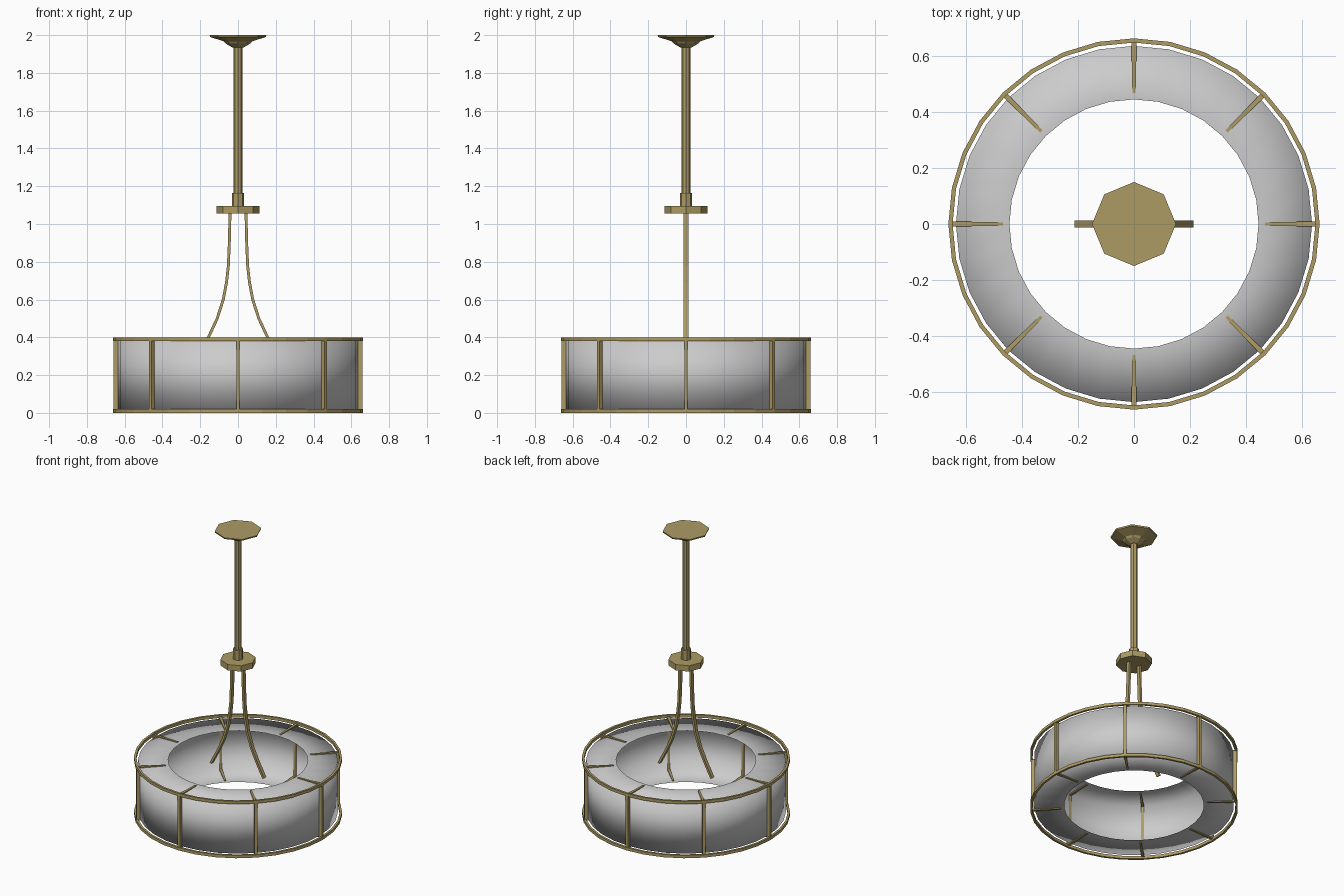
import bpy, bmesh, math

if "Cube" in bpy.data.objects:
    bpy.data.objects.remove(bpy.data.objects["Cube"])

brass = bpy.data.materials.new("aged_brass")
brass.diffuse_color = (0.42, 0.33, 0.13, 1)
brass.use_nodes = True
brass.node_tree.nodes["Principled BSDF"].inputs["Base Color"].default_value = brass.diffuse_color


def finish(name, bm, mat=brass, smooth=False, fix_normals=True):
    if fix_normals:
        bmesh.ops.recalc_face_normals(bm, faces=bm.faces)
    mesh = bpy.data.meshes.new(name)
    for f in bm.faces:
        f.smooth = smooth
    bm.to_mesh(mesh)
    bm.free()
    if mat:
        mesh.materials.append(mat)
    ob = bpy.data.objects.new(name, mesh)
    bpy.context.collection.objects.link(ob)
    return ob


def lathe(name, profile, sides, closed=False, caps=False, **kw):
    """Revolve (radius, z) points around the z axis."""
    bm = bmesh.new()
    rings = []
    for r, z in profile:
        rings.append([bm.verts.new((r * math.cos(math.tau * j / sides),
                                    r * math.sin(math.tau * j / sides), z))
                      for j in range(sides)])
    n = len(rings)
    for i in range(n if closed else n - 1):
        a, b = rings[i], rings[(i + 1) % n]
        for j in range(sides):
            k = (j + 1) % sides
            bm.faces.new((a[j], b[j], b[k], a[k]))
    if caps:
        bm.faces.new(rings[0])
        bm.faces.new(rings[-1])
    return finish(name, bm, **kw)


def sweep(bm, sections):
    """Skin a list of four-point sections and cap both ends."""
    loops = [[bm.verts.new(p) for p in s] for s in sections]
    for a, b in zip(loops, loops[1:]):
        for j in range(4):
            k = (j + 1) % 4
            bm.faces.new((a[j], b[j], b[k], a[k]))
    bm.faces.new(loops[0])
    bm.faces.new(loops[-1])


# Drum shade: one smooth skin, open towards the middle
lathe("drum_shade", [(0.445, 0.38), (0.636, 0.38), (0.636, 0.02), (0.445, 0.02)],
      32, mat=None, smooth=True, fix_normals=False)

# Top and bottom frame hoops
for name, z in (("bottom_hoop", 0.0), ("top_hoop", 0.38)):
    lathe(name, [(0.663, z + 0.02), (0.663, z), (0.648, z), (0.648, z + 0.02)],
          32, closed=True)

# Eight brackets: upright bar with tapered spokes above and below
for i in range(8):
    bm = bmesh.new()

    def section(r, z0, z1, w):
        return [(r, -w, z0), (r, w, z0), (r, w, z1), (r, -w, z1)]

    sweep(bm, [section(0.631, 0.012, 0.388, 0.009), section(0.658, 0.012, 0.388, 0.009)])
    for z in (0.02, 0.38):
        sweep(bm, [section(0.468, z - 0.005, z + 0.005, 0.006),
                   section(0.633, z - 0.008, z + 0.008, 0.009)])
    finish(f"shade_bracket_{i + 1}", bm).rotation_euler.z = i * math.tau / 8

# Ceiling canopy, rod, collar and hub
lathe("ceiling_canopy", [(0.15, 2.0), (0.147, 1.99), (0.075, 1.967), (0.065, 1.955),
                         (0.03, 1.935)], 8, caps=True)
lathe("hanging_rod", [(0.023, 1.94), (0.023, 1.09)], 8, caps=True)
lathe("rod_collar", [(0.033, 1.165), (0.033, 1.09)], 8, caps=True)
lathe("hub_plate", [(0.114, 1.096), (0.114, 1.055)], 8, caps=True)

# Pair of flared arms hanging from the hub
path = [(0.042, 1.07), (0.046, 0.9), (0.051, 0.78), (0.061, 0.69), (0.078, 0.6),
        (0.11, 0.5), (0.152, 0.41), (0.205, 0.31)]
for name, side in (("right_arm", 1), ("left_arm", -1)):
    bm = bmesh.new()
    sections = []
    for i, (x, z) in enumerate(path):
        p, q = path[max(i - 1, 0)], path[min(i + 1, len(path) - 1)]
        dx, dz = q[0] - p[0], q[1] - p[1]
        s = 0.0075 / math.hypot(dx, dz)
        nx, nz = -dz * s, dx * s
        sections.append([(side * (x + a * nx), b * 0.013, z + a * nz)
                         for a, b in ((-1, -1), (1, -1), (1, 1), (-1, 1))])
    sweep(bm, sections)
    finish(name, bm)
